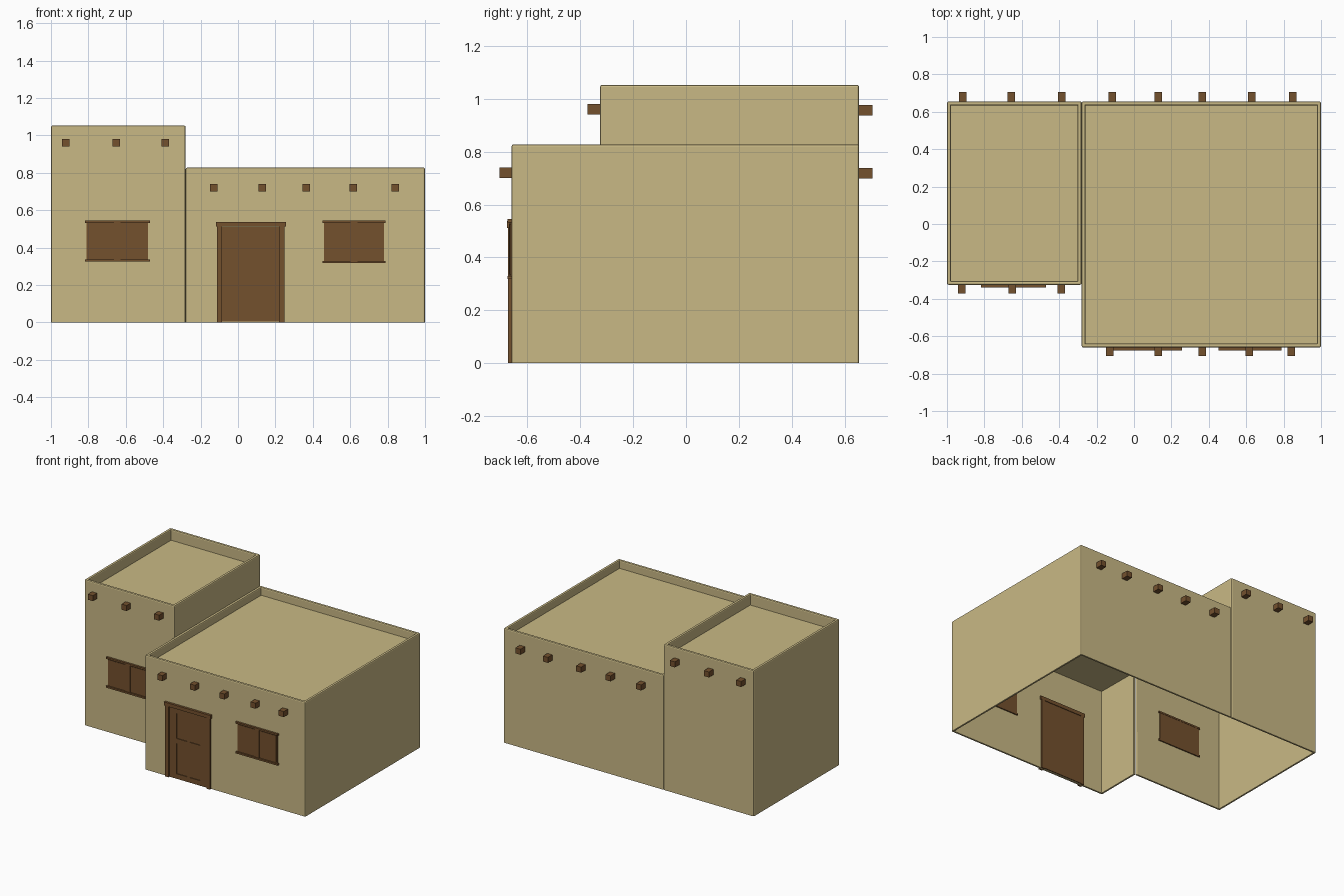
import bpy, bmesh
from mathutils import Vector

if "Cube" in bpy.data.objects:
    bpy.data.objects.remove(bpy.data.objects["Cube"])


def material(name, rgb):
    m = bpy.data.materials.new(name)
    m.diffuse_color = (*rgb, 1)
    m.use_nodes = True
    m.node_tree.nodes["Principled BSDF"].inputs["Base Color"].default_value = m.diffuse_color
    return m


ADOBE = material("tan adobe", (0.584, 0.485, 0.235))
WOOD = material("brown wood", (0.174, 0.082, 0.027))


def finish(name, bm, mat):
    me = bpy.data.meshes.new(name)
    bm.to_mesh(me)
    bm.free()
    me.materials.append(mat)
    ob = bpy.data.objects.new(name, me)
    bpy.context.collection.objects.link(ob)
    return ob


def add_box(bm, x0, x1, y0, y1, z0, z1):
    vs = bmesh.ops.create_cube(bm, size=1)["verts"]
    for v in vs:
        v.co = Vector((x0 if v.co.x < 0 else x1,
                       y0 if v.co.y < 0 else y1,
                       z0 if v.co.z < 0 else z1))
    return vs


def boxes(name, items):
    bm = bmesh.new()
    for b in items:
        add_box(bm, *b)
    return finish(name, bm, WOOD)


def block(name, x0, x1, y0, y1, top, roof, cut_co, cut_no, shared):
    """Hollow open-bottomed block with a sunken roof and softened parapet."""
    bm = bmesh.new()
    add_box(bm, x0, x1, y0, y1, 0, top)
    bm.normal_update()
    bmesh.ops.delete(bm, geom=[f for f in bm.faces if f.normal.z < -0.9], context="FACES")
    lid = next(f for f in bm.faces if f.normal.z > 0.9)
    bmesh.ops.inset_region(bm, faces=[lid], thickness=0.03)
    # sink the roof inside the parapet
    floor = bmesh.ops.extrude_face_region(bm, geom=[lid])["geom"]
    for v in floor:
        if isinstance(v, bmesh.types.BMVert):
            v.co.z = roof
    if lid.is_valid:
        bmesh.ops.delete(bm, geom=[lid], context="FACES")
    # soften the parapet rim
    rim = [e for e in bm.edges if all(abs(v.co.z - top) < 1e-4 for v in e.verts)
           and len(e.link_faces) == 2
           and e.link_faces[0].normal.dot(e.link_faces[1].normal) < 0.5
           and e.calc_length() > 0.1]
    corners = [e for e in bm.edges if len(e.link_faces) == 2
               and min(v.co.z for v in e.verts) < 1e-4
               and max(v.co.z for v in e.verts) > 0.1]
    bmesh.ops.bevel(bm, geom=rim + corners, offset=0.008, segments=2,
                    profile=0.5, affect="EDGES")
    # open the wall shared by the two rooms
    bmesh.ops.bisect_plane(bm, geom=bm.verts[:] + bm.edges[:] + bm.faces[:],
                           plane_co=cut_co, plane_no=cut_no)
    bm.normal_update()
    gone = [f for f in bm.faces if abs(f.normal.x) > 0.95 and shared(f.calc_center_median())]
    bmesh.ops.delete(bm, geom=gone, context="FACES")
    ob = finish(name, bm, ADOBE)
    s = ob.modifiers.new("wall thickness", "SOLIDIFY")
    s.thickness, s.offset = 0.012, -1
    return ob


# Rooms
SEAM, BACK, LEFT_FRONT, RIGHT_FRONT = -0.28, 0.655, -0.325, -0.66
block("tall_room", -1, SEAM, LEFT_FRONT, BACK, 1.053, 0.975, (0, 0, 0.77), (0, 0, 1),
      lambda c: abs(c.x - SEAM) < 0.004 and c.z < 0.77)
block("main_room", SEAM, 1, RIGHT_FRONT, BACK, 0.828, 0.77, (0, LEFT_FRONT, 0), (0, 1, 0),
      lambda c: abs(c.x - SEAM) < 0.004 and c.y > LEFT_FRONT)


# Roof beam ends, front and back
def beams(name, xs, y0, y1, z):
    h = 0.02
    boxes(name, [(x - h, x + h, y0, y1, z - h, z + h) for x in xs])


beams("tall_front_beams", (-0.92, -0.65, -0.39), LEFT_FRONT - 0.047, LEFT_FRONT + 0.005, 0.96)
beams("tall_back_beams", (-0.915, -0.657, -0.385), BACK - 0.005, 0.705, 0.957)
beams("main_front_beams", (-0.13, 0.13, 0.365, 0.615, 0.84), RIGHT_FRONT - 0.046, RIGHT_FRONT + 0.005, 0.72)
beams("main_back_beams", (-0.115, 0.13, 0.365, 0.63, 0.85), BACK - 0.005, 0.705, 0.718)


# Shuttered windows: backing, two leaves with a raised centre post, lintel and sill
def window(name, x0, x1, z0, z1, wall):
    m = (x0 + x1) / 2
    boxes(name, [
        (x0, x1, wall - 0.004, wall + 0.018, z0, z1),
        (x0 + 0.008, m - 0.018, wall - 0.007, wall, z0 + 0.006, z1 - 0.006),
        (m + 0.018, x1 - 0.008, wall - 0.007, wall, z0 + 0.006, z1 - 0.006),
        (m - 0.018, m + 0.018, wall - 0.010, wall, z0, z1),
        (x0 - 0.009, x1 + 0.009, wall - 0.015, wall + 0.02, z1, z1 + 0.012),
        (x0 - 0.009, x1 + 0.009, wall - 0.015, wall + 0.02, z0 - 0.012, z0)])


window("tall_room_window", -0.81, -0.48, 0.337, 0.533, LEFT_FRONT)
window("main_room_window", 0.46, 0.78, 0.33, 0.533, RIGHT_FRONT)

# Door: slab, stiles and rails around four sunken panels
W = RIGHT_FRONT
face = (W - 0.008, W)
boxes("door", [(-0.085, 0.22, W - 0.003, W + 0.018, 0.004, 0.51)]
      + [(a, b, *face, 0.004, 0.51) for a, b in ((-0.08, -0.025), (0.058, 0.082), (0.165, 0.216))]
      + [(-0.025, 0.165, *face, a, b) for a, b in ((0.004, 0.04), (0.26, 0.295), (0.475, 0.51))])
boxes("door_frame", [(-0.112, -0.085, W - 0.014, W + 0.02, 0, 0.512),
                     (0.22, 0.248, W - 0.014, W + 0.02, 0, 0.512),
                     (-0.118, 0.256, W - 0.017, W + 0.02, 0.512, 0.538)])
